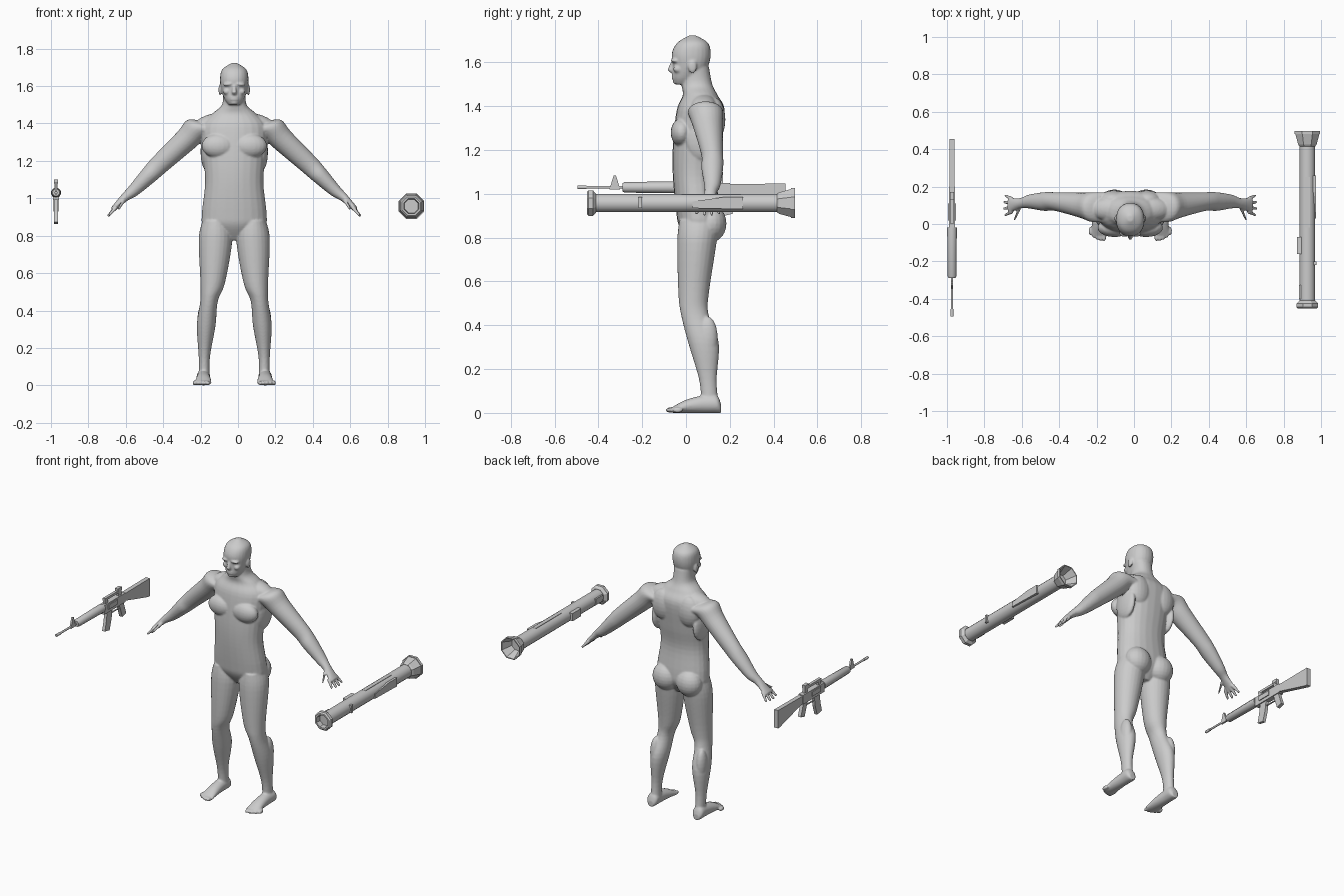
import bpy, bmesh, math
from mathutils import Vector, Matrix

cube = bpy.data.objects.get("Cube")
if cube:
    bpy.data.objects.remove(cube, do_unlink=True)

grey = bpy.data.materials.new("plain grey")
grey.use_nodes = True
grey.diffuse_color = (.6, .6, .6, 1)
grey.node_tree.nodes["Principled BSDF"].inputs["Base Color"].default_value = grey.diffuse_color

X, Y, Z = Matrix.Identity(3)
SLANT = (X + Z).normalized()


def finish(name, bm, smooth_angle=None):
    """Turn a bmesh into a named grey object."""
    bmesh.ops.recalc_face_normals(bm, faces=bm.faces)
    mesh = bpy.data.meshes.new(name)
    bm.to_mesh(mesh)
    bm.free()
    mesh.materials.append(grey)
    obj = bpy.data.objects.new(name, mesh)
    bpy.context.collection.objects.link(obj)
    if smooth_angle:
        bpy.ops.object.select_all(action="DESELECT")
        obj.select_set(True)
        bpy.context.view_layer.objects.active = obj
        bpy.ops.object.shade_smooth_by_angle(angle=math.radians(smooth_angle))
    return obj


def spline(rows, steps=5):
    """Smoothly interpolate section rows (Catmull-Rom)."""
    rows = [Vector(row) for row in rows]
    padded = [rows[0], *rows, rows[-1]]
    result = []
    for before, start, end, after in zip(padded, padded[1:], padded[2:], padded[3:]):
        leave, arrive = (end - before) / 2, (after - start) / 2
        for k in range(steps):
            t = k / steps
            ease = t * t * (3 - 2 * t)
            result.append(start.lerp(end, ease) + leave * t * (1 - t) ** 2
                          - arrive * t * t * (1 - t))
    return result + [rows[-1]]


def loft(bm, rows, u, v, sides=24, power=2.0, phase=0.0):
    """Skin oval sections (x, y, z, radius along u, radius along v)."""
    rings = []
    for x, y, z, a, b in rows:
        ring = []
        for i in range(sides):
            angle = math.tau * i / sides + phase
            c, s = math.cos(angle), math.sin(angle)
            across = u * math.copysign(abs(c) ** (2 / power), c) * a
            along = v * math.copysign(abs(s) ** (2 / power), s) * b
            ring.append(bm.verts.new(Vector((x, y, z)) + across + along))
        rings.append(ring)
    for low, high in zip(rings, rings[1:]):
        for i in range(sides):
            bm.faces.new((low[i - 1], low[i], high[i], high[i - 1]))
    bm.faces.new(rings[0])
    bm.faces.new(rings[-1])


def blob(bm, centre, size, tilt=0.0):
    """Ellipsoid bulge, tilted about y."""
    matrix = (Matrix.Translation(centre) @ Matrix.Rotation(tilt, 4, "Y")
              @ Matrix.Diagonal((*size, 1)))
    bmesh.ops.create_uvsphere(bm, u_segments=20, v_segments=12, radius=1, matrix=matrix)


# ---- Human figure: one side first, then mirrored
body = bmesh.new()
leg = [(.1, .06, .88, .07, .09), (.1, .05, .78, .09, .09), (.115, .035, .55, .066, .07),
       (.135, .04, .45, .047, .063), (.15, .08, .32, .05, .07), (.16, .1, .15, .03, .04),
       (.16, .11, .03, .03, .04)]
loft(body, spline(leg), X, Y)
foot = [(.16, .02, .02), (.14, .036, .04), (.08, .036, .04), (0, .04, .03), (-.06, .045, .014)]
loft(body, spline([(.165, y, tall, wide, tall) for y, wide, tall in foot]), X, Z)
for i in range(5):
    blob(body, (.14 + i * .018, -.07 + i * i * .002, .013), (.011, .024, .013))  # toe

arm = [(.13, .09, 1.37, .06, .08), (.2, .09, 1.37, .07, .08), (.26, .1, 1.31, .063, .068),
       (.4, .12, 1.18, .053, .05), (.46, .12, 1.12, .046, .05), (.54, .12, 1.04, .033, .037),
       (.59, .11, 1, .022, .028), (.65, .1, .94, .013, .042)]
loft(body, spline(arm), SLANT, Y)


def finger(base, tip):
    loft(body, [(*base, .012, .012), (*tip, .007, .007)], SLANT, Y)


for i in range(4):
    spread = i - 1.5
    finger((.63, .1 - spread * .022, .955),
           (.68 - abs(spread) * .007, .1 - spread * .035, .9 + abs(spread) * .006))
finger((.59, .09, .99), (.62, .02, .94))  # thumb

blob(body, (.085, .115, .865), (.085, .07, .085))       # buttock
blob(body, (.085, -.02, 1.28), (.09, .05, .065))        # chest muscle
blob(body, (.09, .13, 1.34), (.08, .05, .1))            # shoulder blade
blob(body, (.12, .08, 1.405), (.1, .06, .045), tilt=.25)  # shoulder top
blob(body, (.15, .08, 1.25), (.03, .08, .1))            # side of back
blob(body, (.135, .01, .48), (.035, .035, .05))         # kneecap
blob(body, (.165, .1, .34), (.033, .045, .1))           # calf
blob(body, (.076, .03, 1.58), (.008, .02, .03))         # ear
blob(body, (.03, -.05, 1.61), (.03, .02, .01), tilt=.1)  # brow
blob(body, (.04, -.035, 1.57), (.02, .024, .018))       # cheekbone
copy = bmesh.ops.duplicate(body, geom=body.verts[:] + body.edges[:] + body.faces[:])
for item in copy["geom"]:
    if isinstance(item, bmesh.types.BMVert):
        item.co.x *= -1

torso = [(.06, .775, .04, .04), (.06, .85, .16, .09), (.055, .92, .173, .1), (.04, 1.08, .156, .1),
         (.05, 1.22, .165, .11), (.067, 1.38, .175, .11), (.065, 1.45, .12, .08),
         (.05, 1.5, .066, .07), (.045, 1.58, .06, .06)]
head = [(-.02, 1.5, .03, .03), (0, 1.53, .052, .06), (.02, 1.58, .07, .08),
        (.024, 1.64, .076, .089), (.03, 1.69, .064, .07), (.03, 1.723, .014, .016)]
for sections in (torso, head):
    loft(body, spline([(0, *section) for section in sections]), X, Y, power=2.2)
loft(body, [(0, -.055, 1.61, .008, .01), (0, -.07, 1.565, .013, .016),
            (0, -.06, 1.553, .01, .01)], X, Y)  # nose
for z in (1.528, 1.539):
    blob(body, (0, -.056, z), (.022, .01, .006))  # lip
blob(body, (0, -.045, 1.513), (.022, .016, .013))  # chin

figure = finish("human_figure", body)
figure.location.x = -.02
remesh = figure.modifiers.new("merge", "REMESH")
remesh.mode = "VOXEL"
remesh.voxel_size = .0055
remesh.use_smooth_shade = True
relax = figure.modifiers.new("relax", "SMOOTH")
relax.iterations = 4


# ---- Helpers for the equipment
def plate(name, outline, width, x):
    """Side outline of (y, z) points given a thickness across x."""
    bm = bmesh.new()
    face = bm.faces.new([bm.verts.new((x - width / 2, y, z)) for y, z in outline])
    new = bmesh.ops.extrude_face_region(bm, geom=[face])["geom"]
    bmesh.ops.translate(bm, vec=X * width,
                        verts=[v for v in new if isinstance(v, bmesh.types.BMVert)])
    return finish(name, bm)


def box(name, front, back, bottom, top, width, x):
    return plate(name, [(front, bottom), (back, bottom), (back, top), (front, top)], width, x)


def turned(name, profile, x, z, sides, smooth_angle=None):
    """Part turned about y from (y, radius) points, with flat sides at the radius."""
    bm = bmesh.new()
    half = math.pi / sides
    rows = [(x, y, z, r / math.cos(half), r / math.cos(half)) for y, r in profile]
    loft(bm, rows, X, Z, sides, phase=half)
    return finish(name, bm, smooth_angle)


# ---- Rifle
rifle_x = -.973
turned("rifle_barrel", [(-.49, .006), (-.28, .006)], rifle_x, 1.03, 10, 40)
turned("rifle_flash_hider", [(-.495, .008), (-.455, .008)], rifle_x, 1.03, 10, 40)
turned("rifle_handguard", [(-.29, .018), (-.28, .023), (-.02, .026)], rifle_x, 1.03, 10, 40)
plate("rifle_front_sight", [(-.35, 1.02), (-.3, 1.02), (-.32, 1.085), (-.33, 1.085)], .012, rifle_x)
box("rifle_receiver", -.02, .2, .99, 1.05, .034, rifle_x)
box("rifle_bolt_cover", .02, .11, 1.01, 1.04, .044, rifle_x)
for name, front in (("rifle_handle_front_post", 0), ("rifle_handle_rear_post", .14)):
    box(name, front, front + .03, 1.05, 1.08, .016, rifle_x)
box("rifle_carry_handle", 0, .17, 1.07, 1.085, .018, rifle_x)
box("rifle_rear_sight", .13, .17, 1.08, 1.1, .022, rifle_x)
plate("rifle_magazine", [(.02, 1), (.075, 1), (.065, .93), (.045, .862), (-.005, .872), (.01, .93)],
      .02, rifle_x)
plate("rifle_grip", [(.14, 1), (.185, 1), (.215, .91), (.175, .9)], .022, rifle_x)
box("rifle_trigger_guard", .07, .15, .96, .965, .008, rifle_x)
plate("rifle_stock", [(.19, 1.045), (.455, 1.047), (.455, .93), (.44, .93), (.19, 1)], .028, rifle_x)

# ---- Tube launcher
tube_x, tube_z = .927, .958
turned("launcher_tube", [(-.42, .041), (.43, .041)], tube_x, tube_z, 16, 40)
turned("launcher_front_ring", [(-.4, .005), (-.4, .034), (-.453, .04), (-.453, .05), (-.445, .058),
                               (-.425, .058), (-.41, .042)], tube_x, tube_z, 8)
turned("launcher_rear_flare", [(.415, .042), (.425, .049), (.48, .064), (.48, .068), (.497, .068),
                               (.497, .062), (.43, .036), (.43, .005)], tube_x, tube_z, 8)
plate("launcher_side_cover", [(.03, .935), (.26, .93), (.26, .985), (.17, .985), (.03, .965)],
      .018, tube_x + .037)
box("launcher_sight_box", -.16, -.07, .935, .985, .045, tube_x - .032)
box("launcher_front_clip", -.4, -.325, .94, .98, .02, tube_x - .035)
box("launcher_side_clip", -.218, -.2, .935, .985, .016, tube_x + .04)
box("launcher_top_rail", -.02, .25, .985, 1, .026, tube_x)
